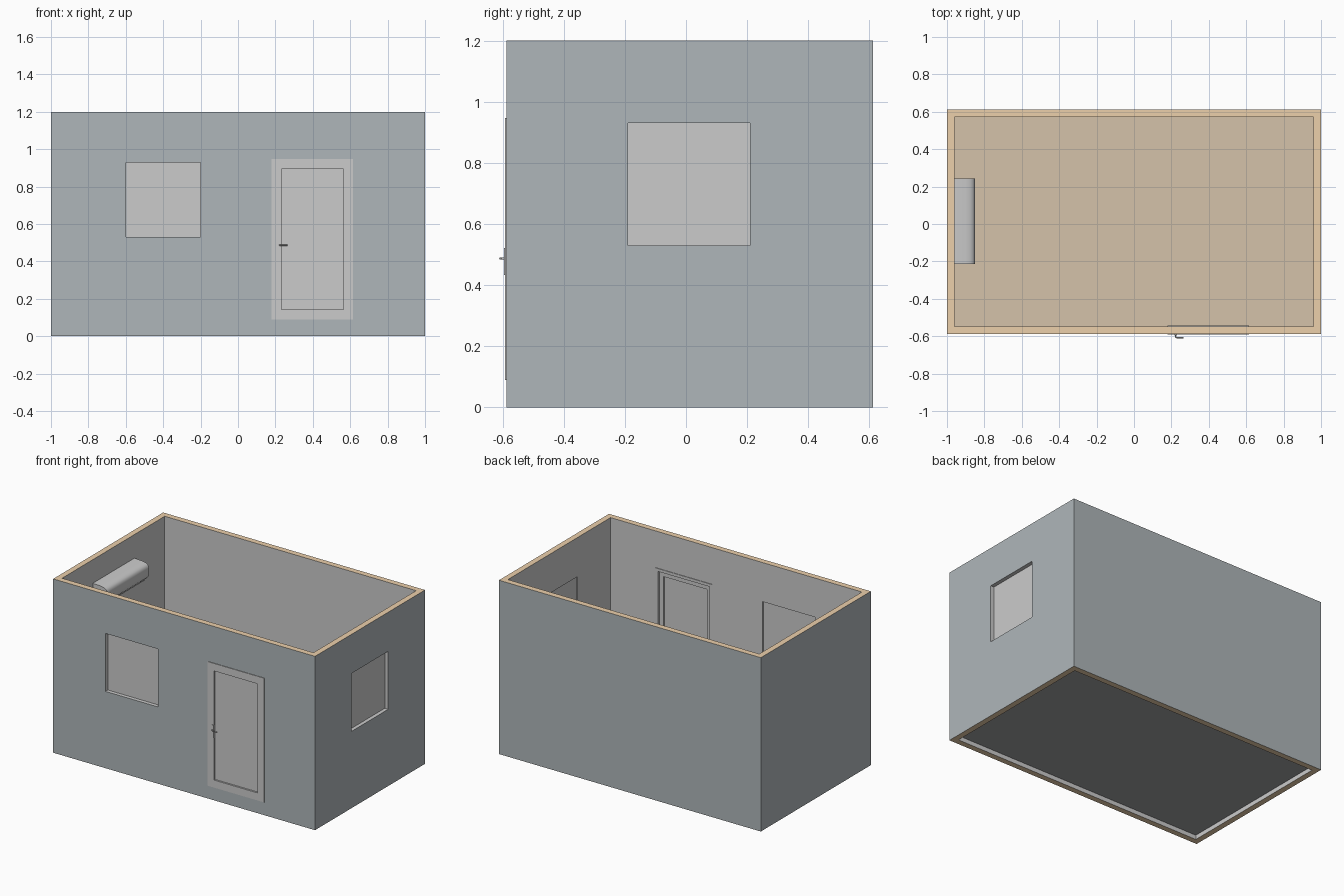
import bpy, bmesh, math
from mathutils import Vector

if "Cube" in bpy.data.objects:
    bpy.data.objects.remove(bpy.data.objects["Cube"])

X, Y0, Y1, H, T = 1.0, -0.588, 0.612, 1.2, 0.04   # room shell and wall thickness


def material(name, rgb):
    m = bpy.data.materials.new(name)
    m.diffuse_color = (*rgb, 1)
    m.use_nodes = True
    m.node_tree.nodes["Principled BSDF"].inputs["Base Color"].default_value = m.diffuse_color
    return m


paint = material("wall_paint", (0.43, 0.47, 0.49))
plain = material("plain_grey", (0.8, 0.8, 0.8))
wood = material("wood_trim", (0.84, 0.63, 0.41))
boards = material("floor_boards", (0.66, 0.54, 0.40))
under = material("floor_underside", (0.35, 0.36, 0.37))


def from_bmesh(name, bm):
    me = bpy.data.meshes.new(name)
    bmesh.ops.recalc_face_normals(bm, faces=bm.faces)
    bm.to_mesh(me)
    bm.free()
    ob = bpy.data.objects.new(name, me)
    bpy.context.collection.objects.link(ob)
    return ob


def box(name, x, y, z):
    bm = bmesh.new()
    bmesh.ops.create_cube(bm, size=1)
    for v in bm.verts:
        v.co = Vector([(a + b) / 2 + c * (b - a) for (a, b), c in zip((x, y, z), v.co)])
    return from_bmesh(name, bm)


def cut(ob, cutters):
    for c in cutters:
        mod = ob.modifiers.new("cut", 'BOOLEAN')
        mod.operation, mod.solver, mod.object = 'DIFFERENCE', 'EXACT', c
    dg = bpy.context.evaluated_depsgraph_get()
    dg.update()
    me = bpy.data.meshes.new_from_object(ob.evaluated_get(dg))
    ob.modifiers.clear()
    ob.data = me
    for c in cutters:
        bpy.data.objects.remove(c)


def smooth(ob):
    bpy.ops.object.select_all(action='DESELECT')
    ob.select_set(True)
    bpy.context.view_layer.objects.active = ob
    bpy.ops.object.shade_smooth_by_angle(angle=math.radians(35))


# Opening sizes
DX, DZ = (0.18, 0.615), (0.09, 0.947)       # door
WX, WY, WZ = (-0.6, -0.2), (-0.19, 0.21), (0.53, 0.93)   # windows

# Walls: open-topped ring with one door and two window openings
walls = box("walls", (-X, X), (Y0, Y1), (0, H))
cut(walls, [
    box("cut_room", (-X + T, X - T), (Y0 + T, Y1 - T), (-1, 2)),
    box("cut_door", DX, (Y0 - .1, Y0 + .1), DZ),
    box("cut_front_window", WX, (Y0 - .1, Y0 + .1), WZ),
    box("cut_right_window", (X - .1, X + .1), WY, WZ),
])
walls.data.materials.clear()
for m in (plain, paint, wood):
    walls.data.materials.append(m)
for p in walls.data.polygons:
    c, n = p.center, p.normal
    outside = abs(c.x) > X - .001 or c.y < Y0 + .001 or c.y > Y1 - .001
    if abs(n.z) > .9 and (c.z > H - .001 or c.z < .001):
        p.material_index = 2
    else:
        p.material_index = 1 if outside else 0

# Floor slab, raised slightly off the ground
floor = box("floor", (-X + T, X - T), (Y0 + T, Y1 - T), (0.03, 0.05))
for m in (under, boards):
    floor.data.materials.append(m)
for p in floor.data.polygons:
    p.material_index = int(p.normal.z > .5)

# Window panes
box("front_window_pane", WX, (Y0 + .026, Y0 + .030), WZ)
box("right_window_pane", (X - .030, X - .026), WY, WZ)

# Door frame, leaf with recessed panel
fy = (Y0 - .004, Y0 + T + .004)
frame = box("door_frame", DX, fy, DZ)
inner_x, inner_z = (DX[0] + .02, DX[1] - .02), (DZ[0] + .02, DZ[1] - .02)
cut(frame, [box("cut_frame", inner_x, (-1, 0), inner_z)])
leaf = box("door_leaf", inner_x, (fy[0], Y0 + .03), inner_z)
panel_x, panel_z = (DX[0] + .052, DX[1] - .052), (DZ[0] + .052, DZ[1] - .052)
cut(leaf, [box("cut_leaf_front", panel_x, (-1, Y0 + .008), panel_z),
           box("cut_leaf_back", panel_x, (Y0 + .018, 0), panel_z)])

# Door handle: back plate and bent lever
box("handle_plate", (0.217, 0.231), (Y0 - .008, fy[0]), (0.433, 0.522))
cu = bpy.data.curves.new("handle_lever", 'CURVE')
cu.dimensions, cu.bevel_depth, cu.bevel_resolution, cu.use_fill_caps = '3D', .0035, 2, True
path = [(.222, Y0 - .006), (.222, Y0 - .014), (.225, Y0 - .0185), (.231, Y0 - .0205), (.264, Y0 - .0205)]
sp = cu.splines.new('POLY')
sp.points.add(len(path) - 1)
for pt, (x, y) in zip(sp.points, path):
    pt.co = (x, y, .487, 1)
bpy.context.collection.objects.link(bpy.data.objects.new("handle_lever", cu))

# Wall air conditioner: rounded profile extruded along the left wall
AY = (-0.213, 0.242)
profile = [(-.96, .90), (-.905, .90), (-.865, .925), (-.853, .94), (-.849, .955), (-.850, 1.0),
           (-.854, 1.013), (-.862, 1.022), (-.875, 1.029), (-.90, 1.034), (-.96, 1.037)]
bm = bmesh.new()
face = bm.faces.new([bm.verts.new((x, AY[0], z)) for x, z in profile])
ext = bmesh.ops.extrude_face_region(bm, geom=[face])
bmesh.ops.translate(bm, vec=(0, AY[1] - AY[0], 0),
                    verts=[g for g in ext["geom"] if isinstance(g, bmesh.types.BMVert)])
smooth(from_bmesh("air_conditioner_body", bm))

# Air outlet flap under the front edge
flap = box("air_conditioner_flap", (-.026, .026), (AY[0] + .03, AY[1] - .03), (-.002, .002))
flap.rotation_euler.y = -math.atan2(.025, .04)
flap.location = (-.883, 0, .910)
